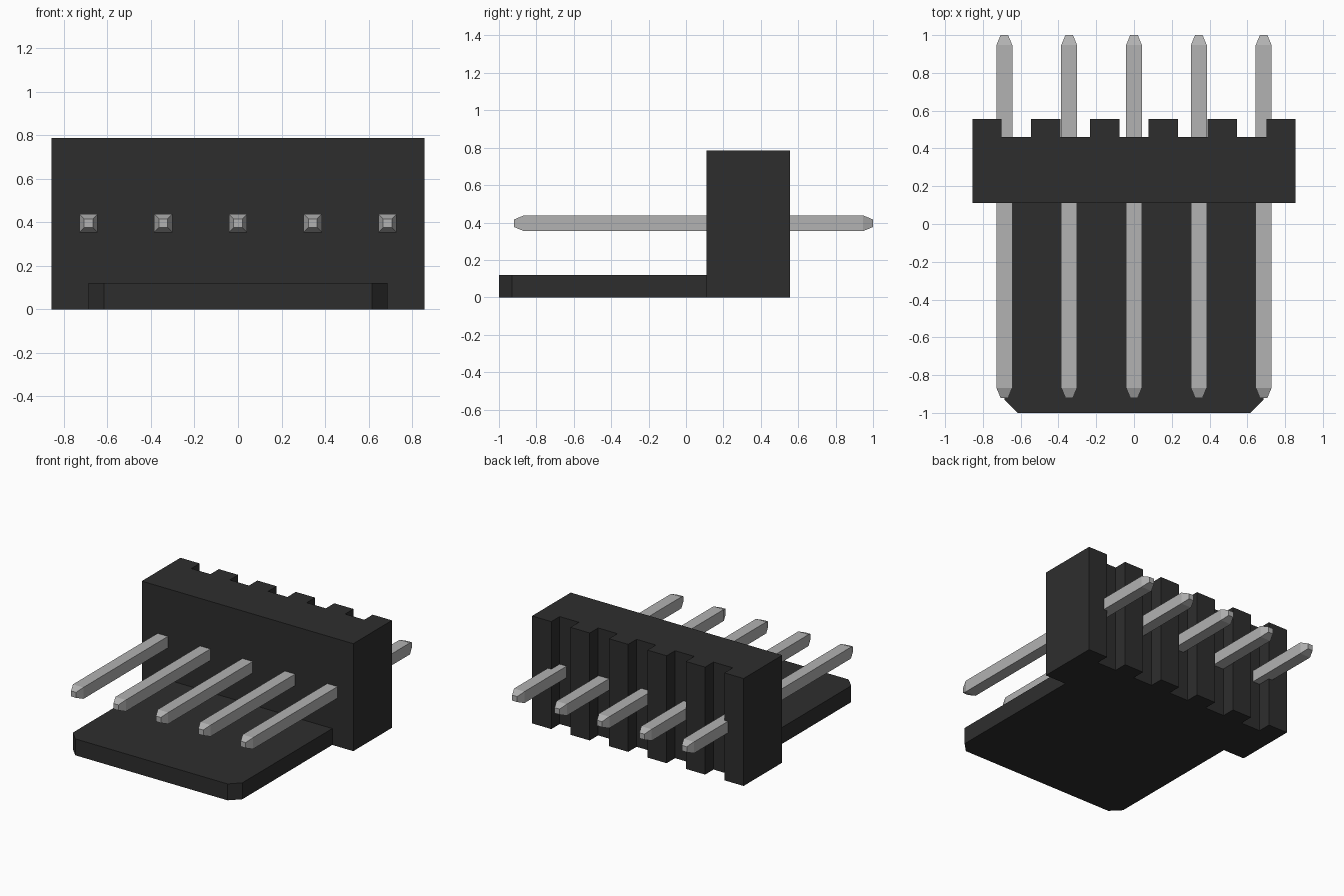
import bpy
import bmesh

cube = bpy.data.objects.get("Cube")
if cube:
    bpy.data.objects.remove(cube, do_unlink=True)


def make_material(name, value):
    mat = bpy.data.materials.new(name)
    mat.use_nodes = True
    color = (value, value, value, 1.0)
    mat.diffuse_color = color
    mat.node_tree.nodes["Principled BSDF"].inputs["Base Color"].default_value = color
    return mat


def add_object(name, bm, mat):
    bmesh.ops.recalc_face_normals(bm, faces=bm.faces)
    mesh = bpy.data.meshes.new(name)
    bm.to_mesh(mesh)
    bm.free()
    mesh.materials.append(mat)
    obj = bpy.data.objects.new(name, mesh)
    bpy.context.collection.objects.link(obj)
    return obj


def extrude_outline(name, outline, height, mat):
    """Raise an xy outline from the ground to the given height."""
    bm = bmesh.new()
    face = bm.faces.new([bm.verts.new((x, y, 0)) for x, y in outline])
    result = bmesh.ops.extrude_face_region(bm, geom=[face], use_keep_orig=True)
    top = [v for v in result["geom"] if isinstance(v, bmesh.types.BMVert)]
    bmesh.ops.translate(bm, verts=top, vec=(0, 0, height))
    return add_object(name, bm, mat)


black_plastic = make_material("black plastic", 0.027)
grey_metal = make_material("grey metal", 0.445)

# Housing wall: alternating ribs and full-height slots along the back
HALF_W, FRONT, SLOT, BACK = 0.856, 0.11, 0.46, 0.557
step = 2 * HALF_W / 11
outline = [(HALF_W, FRONT), (-HALF_W, FRONT)]
for i in range(11):
    y = BACK if i % 2 == 0 else SLOT
    x = -HALF_W + i * step
    outline += [(x, y), (x + step, y)]
extrude_outline("housing_wall", outline, 0.786, black_plastic)

# Base plate with clipped front corners
extrude_outline("base_plate",
                [(-0.686, FRONT), (-0.686, -0.93), (-0.616, -1.0),
                 (0.616, -1.0), (0.686, -0.93), (0.686, FRONT)],
                0.12, black_plastic)

# Square pins with tapered tips, running through the wall
PIN_Z, PIN_PITCH = 0.396, 0.3432
sections = [(-0.92, 0.02), (-0.867, 0.042), (0.947, 0.042), (1.0, 0.02)]
for i in range(5):
    bm = bmesh.new()
    cx = (i - 2) * PIN_PITCH
    rings = [[bm.verts.new((cx + sx * r, y, PIN_Z + sz * r))
              for sx, sz in ((-1, -1), (1, -1), (1, 1), (-1, 1))]
             for y, r in sections]
    for a, b in zip(rings, rings[1:]):
        for k in range(4):
            n = (k + 1) % 4
            bm.faces.new((a[k], a[n], b[n], b[k]))
    bm.faces.new(rings[0])
    bm.faces.new(rings[-1])
    add_object(f"pin_{i + 1}", bm, grey_metal)
